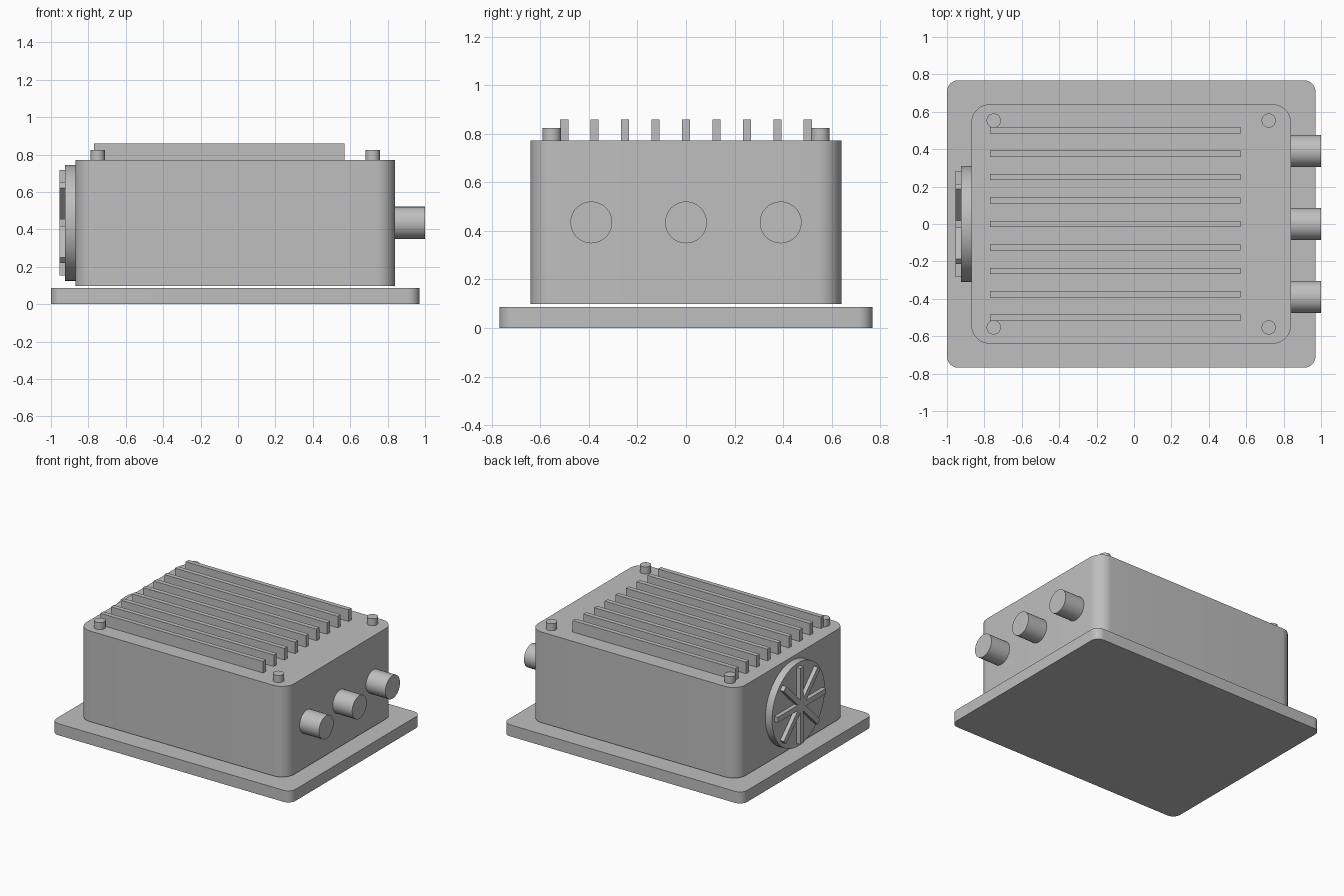
import bpy, bmesh
from math import cos, sin, pi, radians
from mathutils import Matrix, Vector

old = bpy.data.objects.get("Cube")
if old:
    bpy.data.objects.remove(old, do_unlink=True)

# Single flat colour
grey = bpy.data.materials.new("plain grey")
grey.use_nodes = True
colour = (0.52, 0.52, 0.52, 1)
grey.diffuse_color = colour
grey.node_tree.nodes["Principled BSDF"].inputs["Base Color"].default_value = colour


def extrude(name, outline, depth, matrix):
    """Prism from a 2D outline, extruded along local z and placed by matrix."""
    bm = bmesh.new()
    face = bm.faces.new([bm.verts.new((u, v, 0)) for u, v in outline])
    top = bmesh.ops.extrude_face_region(bm, geom=[face])
    verts = [g for g in top["geom"] if isinstance(g, bmesh.types.BMVert)]
    bmesh.ops.translate(bm, verts=verts, vec=(0, 0, depth))
    bmesh.ops.recalc_face_normals(bm, faces=bm.faces)
    bm.transform(matrix)
    mesh = bpy.data.meshes.new(name)
    bm.to_mesh(mesh)
    bm.free()
    mesh.materials.append(grey)
    obj = bpy.data.objects.new(name, mesh)
    bpy.context.collection.objects.link(obj)
    bpy.ops.object.select_all(action="DESELECT")
    obj.select_set(True)
    bpy.context.view_layer.objects.active = obj
    bpy.ops.object.shade_smooth_by_angle(angle=radians(30))
    return obj


def circle(r, n=48):
    return [(r * cos(2 * pi * i / n), r * sin(2 * pi * i / n)) for i in range(n)]


def rounded_rect(width, length, r, steps=12):
    points = []
    for k, (sx, sy) in enumerate([(1, 1), (-1, 1), (-1, -1), (1, -1)]):
        for i in range(steps + 1):
            a = pi / 2 * (k + i / steps)
            points.append((sx * (width / 2 - r) + r * cos(a),
                           sy * (length / 2 - r) + r * sin(a)))
    return points


def rect(w, h):
    return [(-w / 2, -h / 2), (w / 2, -h / 2), (w / 2, h / 2), (-w / 2, h / 2)]


def star(radius, width, arms):
    """Joined radial bars: two tip corners and one valley per arm."""
    points = []
    half = width / 2
    valley = half / sin(pi / arms)
    for i in range(arms):
        a = 2 * pi * i / arms
        for s in (-half, half):
            points.append((radius * cos(a) - s * sin(a), radius * sin(a) + s * cos(a)))
        b = a + pi / arms
        points.append((valley * cos(b), valley * sin(b)))
    return points


def at(x, y, z):
    return Matrix.Translation(Vector((x, y, z)))


# Base plate and housing, with a thin gap between them
extrude("base_plate", rounded_rect(1.97, 1.536, 0.06), 0.086, at(-0.015, 0, 0))
extrude("housing", rounded_rect(1.71, 1.28, 0.1), 0.674, at(-0.015, 0, 0.098))

# Cooling fins
for i in range(9):
    extrude(f"cooling_fin_{i + 1}", rect(1.34, 0.034), 0.096,
            at(-0.1, (i - 4) * 0.1255, 0.762))

# Corner screws
for x in (-0.75, 0.72):
    for y in (-0.553, 0.553):
        extrude("corner_screw", circle(0.038, 32), 0.064, at(x, y, 0.76))

# Cable connectors on the left side
turn_left = Matrix.Rotation(pi / 2, 4, "Y")
for y in (-0.39, 0, 0.39):
    extrude("cable_connector", circle(0.086), 0.17, at(0.83, y, 0.435) @ turn_left)

# Fan cover on the right side
turn_right = Matrix.Rotation(-pi / 2, 4, "Y")
extrude("fan_disc", circle(0.31, 64), 0.063, at(-0.862, 0, 0.435) @ turn_right)
extrude("fan_spokes", star(0.283, 0.04, 8), 0.035, at(-0.92, 0, 0.435) @ turn_right)
